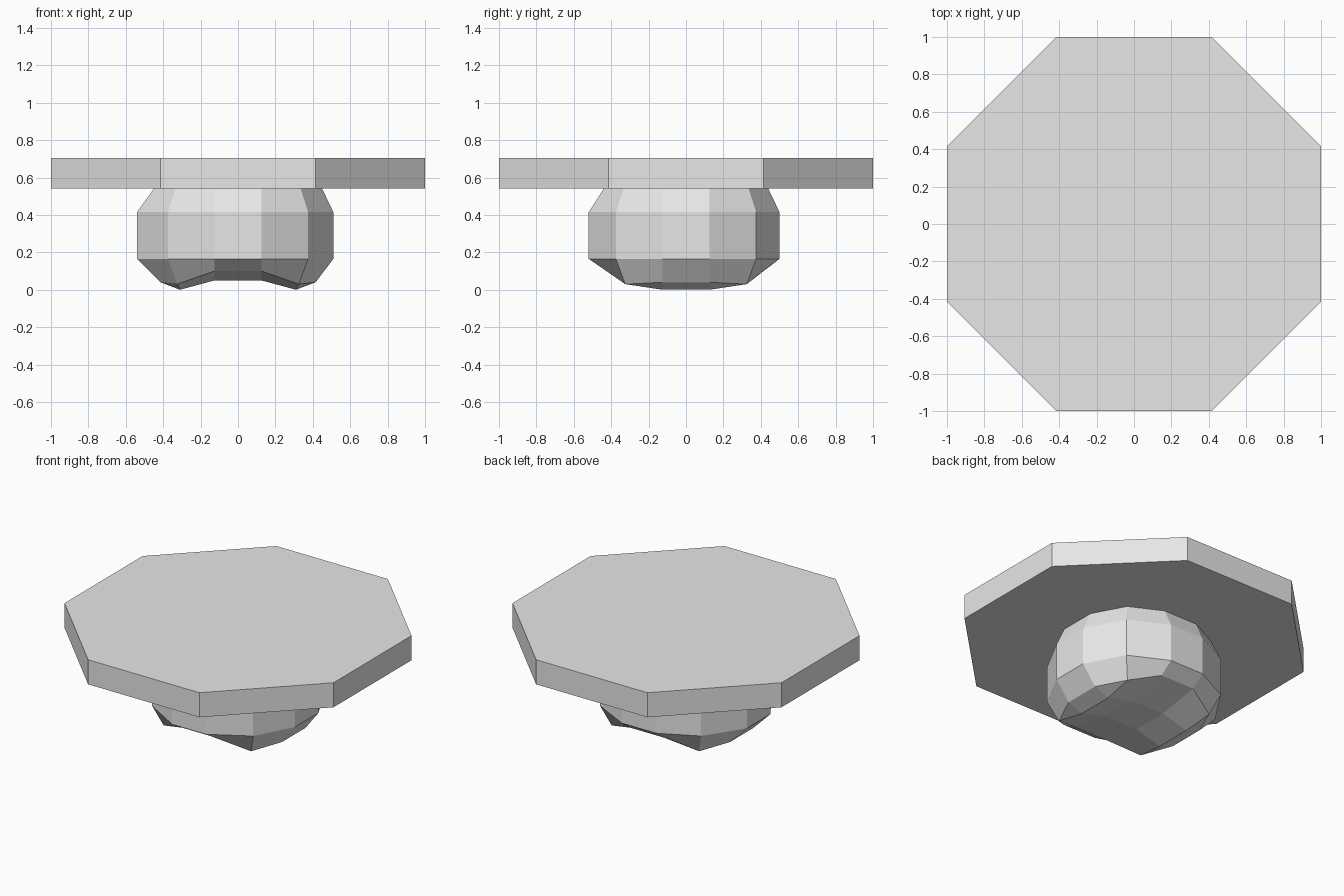
import bpy, bmesh, math

if "Cube" in bpy.data.objects:
    bpy.data.objects.remove(bpy.data.objects["Cube"])

grey = bpy.data.materials.new("pale_grey")
grey.diffuse_color = (0.8, 0.8, 0.8, 1)
grey.use_nodes = True
grey.node_tree.nodes["Principled BSDF"].inputs["Base Color"].default_value = grey.diffuse_color


def finish(bm, name):
    bmesh.ops.recalc_face_normals(bm, faces=bm.faces)
    me = bpy.data.meshes.new(name)
    bm.to_mesh(me)
    bm.free()
    me.materials.append(grey)
    ob = bpy.data.objects.new(name, me)
    bpy.context.collection.objects.link(ob)
    return ob


def ring(bm, pts):
    return [bm.verts.new(p) for p in pts]


def bridge(bm, a, b):
    n = len(a)
    for i in range(n):
        bm.faces.new((a[i], a[(i + 1) % n], b[(i + 1) % n], b[i]))


# Octagonal slab
bm = bmesh.new()
R = 1 / math.cos(math.pi / 8)
oct_pts = [(R * math.cos(math.pi / 8 + i * math.pi / 4),
            R * math.sin(math.pi / 8 + i * math.pi / 4)) for i in range(8)]
low = ring(bm, [(x, y, 0.54) for x, y in oct_pts])
high = ring(bm, [(x, y, 0.705) for x, y in oct_pts])
bridge(bm, low, high)
bm.faces.new(low)
bm.faces.new(high)
finish(bm, "slab")

# Rounded twelve-sided base with a two-lobed underside
bm = bmesh.new()
quarter = [(2, .5), (1, 1), (.5, 2)]     # side, corner, front kinds


def outline(side, corner, front):
    """12 points anticlockwise; each argument is (distance, z)."""
    (sx, sz), (c, cz), (fy, fz) = side, corner, front
    q = [(sx, .125, sz), (c, c, cz), (.125, fy, fz)]
    flip = lambda pts, a, b: [(x * a, y * b, z) for x, y, z in pts]
    return (q + flip(q[::-1], -1, 1) + flip(q, -1, -1) + flip(q[::-1], 1, -1))


def skew(pts):
    """The left and front sides bulge slightly further."""
    return [(x * 1.08 if x < -.4 else x * 1.02 if x > .4 else x,
             y * 1.04 if y < -.4 else y, z) for x, y, z in pts]


top = ring(bm, outline((.45, .54), (.335, .54), (.44, .54)))
upper = ring(bm, skew(outline((.5, .415), (.375, .415), (.5, .415))))
lower = ring(bm, skew(outline((.5, .165), (.375, .165), (.5, .165))))
rim = ring(bm, outline((.415, .04), (.325, .03), (.41, .1)))
bridge(bm, top, upper)
bridge(bm, upper, lower)
bridge(bm, lower, rim)
bm.faces.new(top)

# Underside: lobe ridges and the central groove
lobe = {(a, b): bm.verts.new((a * .31, b * .125, 0)) for a in (-1, 1) for b in (-1, 1)}
groove = {(a, b): bm.verts.new((a * .125, b * .125, .05)) for a in (-1, 1) for b in (-1, 1)}
idx = {(1, 1): (0, 1, 2), (-1, 1): (5, 4, 3), (-1, -1): (6, 7, 8), (1, -1): (11, 10, 9)}
for k, (s, c, f) in idx.items():
    bm.faces.new((rim[s], rim[c], lobe[k]))
    bm.faces.new((lobe[k], rim[c], rim[f], groove[k]))
for a in (-1, 1):
    p, n = (a, 1), (a, -1)
    bm.faces.new((rim[idx[p][0]], lobe[p], lobe[n], rim[idx[n][0]]))
    bm.faces.new((lobe[p], groove[p], groove[n], lobe[n]))
for b in (-1, 1):
    p, n = (1, b), (-1, b)
    bm.faces.new((rim[idx[p][2]], rim[idx[n][2]], groove[n], groove[p]))
bm.faces.new((groove[1, 1], groove[-1, 1], groove[-1, -1], groove[1, -1]))
finish(bm, "base")
